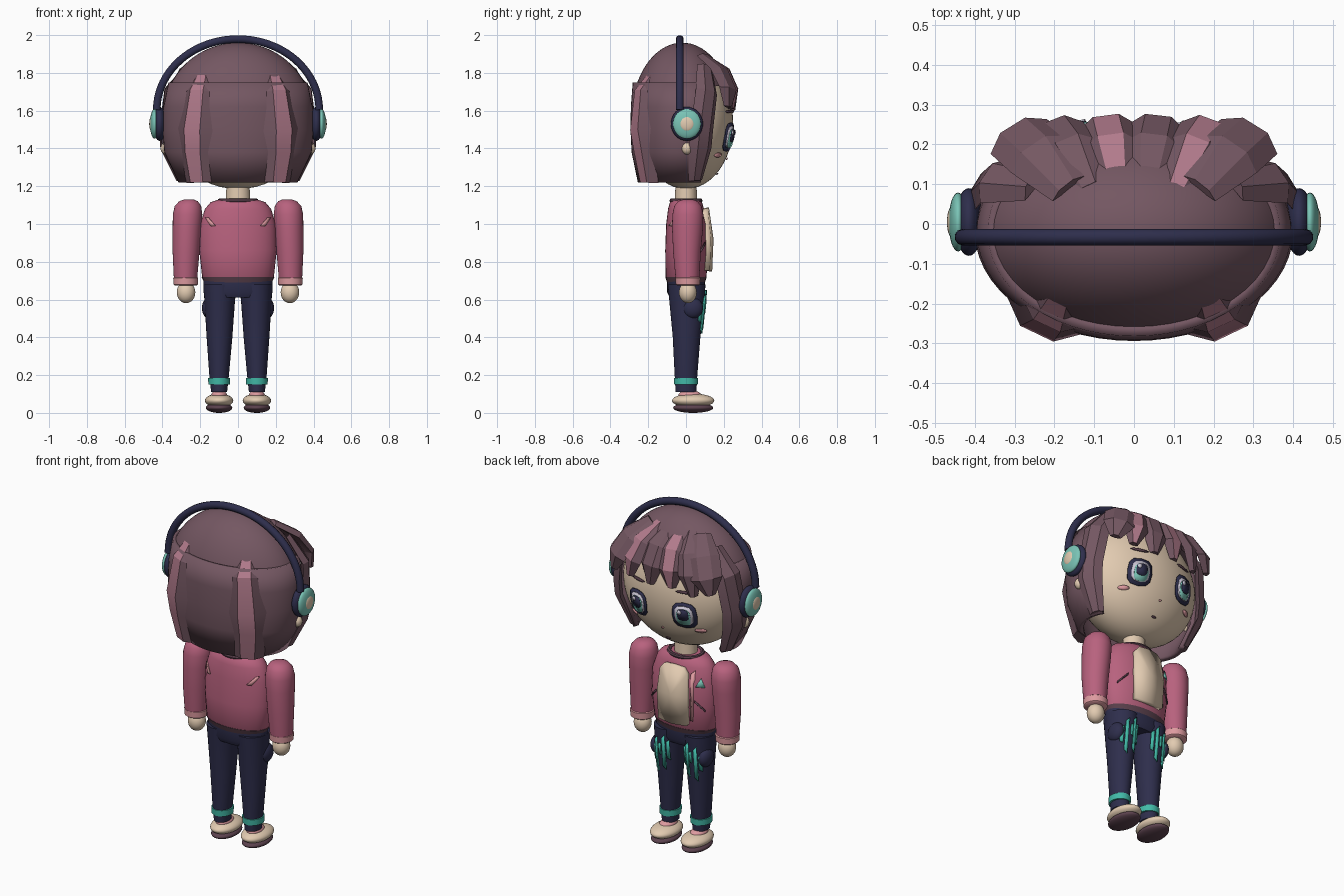
import bpy, bmesh, math
from mathutils import Vector

if "Cube" in bpy.data.objects:
    bpy.data.objects.remove(bpy.data.objects["Cube"])


def material(name, rgb):
    lin = [((c / 255 + 0.055) / 1.055) ** 2.4 for c in rgb] + [1]
    m = bpy.data.materials.new(name)
    m.use_nodes = True
    m.diffuse_color = lin
    m.node_tree.nodes["Principled BSDF"].inputs["Base Color"].default_value = lin
    return m


HAIR = material("mauve hair", (116, 87, 98))
STREAK = material("pink streak", (178, 123, 140))
SKIN = material("cream skin", (226, 203, 177))
NAVY = material("navy", (46, 46, 76))
TEAL = material("teal", (66, 186, 168))
MINT = material("soft mint", (122, 196, 182))
JACKET = material("rose jacket", (184, 98, 126))
CUFF = material("light pink", (222, 155, 160))
PLUM = material("dark plum", (92, 66, 78))
WHITE = material("eye white", (205, 200, 215))


def finish(ob, mats, angle=40):
    ob.data.materials.clear()
    for m in mats:
        ob.data.materials.append(m)
    bpy.ops.object.select_all(action='DESELECT')
    ob.select_set(True)
    bpy.context.view_layer.objects.active = ob
    bpy.ops.object.shade_smooth_by_angle(angle=math.radians(angle))
    return ob


def mesh(name, verts, faces, mats, angle=40, recalc=True):
    me = bpy.data.meshes.new(name)
    me.from_pydata(verts, [], faces)
    if recalc:
        bm = bmesh.new()
        bm.from_mesh(me)
        bmesh.ops.recalc_face_normals(bm, faces=bm.faces)
        bm.to_mesh(me)
        bm.free()
    ob = bpy.data.objects.new(name, me)
    bpy.context.collection.objects.link(ob)
    return finish(ob, mats, angle)


def loft(name, rows, mat, n=32):
    """Stack of elliptic rings (z, cx, cy, rx, ry), closed at both ends."""
    v = [(cx + rx * math.cos(2 * math.pi * i / n), cy + ry * math.sin(2 * math.pi * i / n), z)
         for z, cx, cy, rx, ry in rows for i in range(n)]
    f = [(j * n + i, j * n + (i + 1) % n, (j + 1) * n + (i + 1) % n, (j + 1) * n + i)
         for j in range(len(rows) - 1) for i in range(n)]
    f += [tuple(range(n)), tuple(range(len(v) - n, len(v)))]
    return mesh(name, v, f, [mat])


def ball(name, c, r, mat):
    bpy.ops.mesh.primitive_uv_sphere_add(segments=32, ring_count=16, location=c)
    ob = bpy.context.object
    ob.name, ob.scale = name, r
    return finish(ob, [mat], 180)


def egg(c, r, z0, z1, n=24):
    """Rows of an ellipsoid between two heights."""
    a0, a1 = [math.asin(max(-1, min(1, (z - c[2]) / r[2]))) for z in (z0, z1)]
    ang = [a0 + (a1 - a0) * k / n for k in range(n + 1)]
    return [(c[2] + r[2] * math.sin(a), c[0], c[1], r[0] * math.cos(a) + 1e-4,
             r[1] * math.cos(a) + 1e-4) for a in ang]


def surface_y(rows, x, z, side):
    """Depth of a lofted surface at x, z."""
    rows = sorted(rows)
    z = max(rows[0][0], min(rows[-1][0], z))
    for a, b in zip(rows, rows[1:]):
        if z <= b[0]:
            t = (z - a[0]) / (b[0] - a[0])
            _, cx, cy, rx, ry = [p + (q - p) * t for p, q in zip(a, b)]
            return cy + side * ry * math.sqrt(max(0, 1 - ((x - cx) / rx) ** 2))


def plate(name, rows, c, outline, off, mat, side=1, thick=0.006):
    """Thin patch that follows a lofted surface."""
    pts = [(c[0], c[1])] + [(c[0] + x, c[1] + z) for x, z in outline]
    v = [(x, surface_y(rows, x, z, side) + side * off, z) for x, z in pts]
    n = len(outline)
    ob = mesh(name, v, [(0, i + 1, (i + 1) % n + 1) for i in range(n)], [mat], recalc=False)
    sol = ob.modifiers.new("thickness", 'SOLIDIFY')
    sol.thickness, sol.offset = thick, 0
    return ob


def oval(w, h, n=12, power=1.0):
    def p(t):
        return math.copysign(abs(t) ** power, t)
    return [(w / 2 * p(math.cos(2 * math.pi * i / n)), h / 2 * p(math.sin(2 * math.pi * i / n)))
            for i in range(n)]


def lock(name, path, streak=False):
    """Faceted hair lock along (x, y, z, width, thickness) points."""
    section = [(-.5, -.1), (-.22, 1), (.22, 1), (.5, -.1), (0, -.5)]
    v, n = [], len(section)
    for k, (x, y, z, w, t) in enumerate(path):
        a, b = path[max(k - 1, 0)], path[min(k + 1, len(path) - 1)]
        tan = (Vector(b[:3]) - Vector(a[:3])).normalized()
        nor = Vector((x / .16, (y + .02) / .073, max(z - 1.56, 0) / .16)).normalized()
        u = tan.cross(nor).normalized()
        v += [Vector((x, y, z)) + u * w * s + nor * t * d for s, d in section]
    f = [(j * n + i, j * n + (i + 1) % n, (j + 1) * n + (i + 1) % n, (j + 1) * n + i)
         for j in range(len(path) - 1) for i in range(n)]
    f += [tuple(range(n)), tuple(range(len(v) - n, len(v)))]
    ob = mesh(name, v, f, [HAIR, STREAK], 25)
    if streak:
        for j in range(len(path) - 1):
            ob.data.polygons[j * n + 1].material_index = 1


# Head and neck
head = egg((0, 0, 1.53), (.37, .25, .345), 1.185, 1.875)
loft("head", head, SKIN, 48)
loft("neck", [(1.08, 0, 0, .066, .06), (1.24, 0, 0, .06, .055)], SKIN)

# Hair: crown cap, back curtain, locks and fringe
loft("hair_crown", egg((0, -.02, 1.56), (.4, .27, .4), 1.73, 1.96, 14), HAIR, 48)
levels = [(1.75, .368, .262), (1.62, .395, .272), (1.5, .4, .274), (1.38, .39, .268), (1.22, .315, .235)]
cols = 36
phis = [math.radians(-115 + 230 * i / cols) for i in range(cols + 1)]
cv = [(rx * math.sin(p), -.02 - ry * math.cos(p), z) for z, rx, ry in levels for p in phis]
cw = cols + 1
cf = [((j + 1) * cw + i, (j + 1) * cw + i + 1, j * cw + i + 1, j * cw + i)
      for j in range(len(levels) - 1) for i in range(cols)]
curtain = mesh("hair_back", cv, cf, [HAIR], recalc=False)
sol = curtain.modifiers.new("thickness", 'SOLIDIFY')
sol.thickness, sol.offset = .03, -1

for s, side in ((-1, "right"), (1, "left")):
    lock(f"{side}_back_lock", [(s * .17, -.15, 1.83, .08, .015), (s * .205, -.225, 1.7, .17, .035),
         (s * .225, -.235, 1.5, .21, .045), (s * .22, -.215, 1.38, .2, .045),
         (s * .2, -.19, 1.22, .17, .04)], True)
    lock(f"{side}_side_lock", [(s * .25, .1, 1.83, .1, .02), (s * .35, .11, 1.7, .14, .03),
         (s * .375, .085, 1.5, .14, .03), (s * .37, .075, 1.4, .14, .03),
         (s * .3, .05, 1.23, .08, .02)])
for i, (x, w, tip, streak) in enumerate([(-.3, .17, 1.62, False), (-.2, .14, 1.59, False),
                                         (-.07, .15, 1.61, True), (.06, .15, 1.6, False),
                                         (.19, .14, 1.61, True), (.3, .17, 1.62, False)]):
    y = .245 - .25 * x * x
    lock(f"fringe_lock_{i + 1}", [(x * .55, .09, 1.89, w * .6, .015), (x * .8, y - .045, 1.81, w, .03),
         (x * .97, y, 1.71, w, .03), (x * 1.04, y - .005, tip, w * .35, .02)], streak)

# Face details
for s, side in ((-1, "right"), (1, "left")):
    c = (s * .15, 1.46)
    plate(f"{side}_eye_outline", head, c, oval(.135, .155, 12, .7), .01, NAVY)
    plate(f"{side}_eye_white", head, c, oval(.1, .118, 12, .7), .015, WHITE)
    plate(f"{side}_iris", head, (c[0], 1.452), oval(.076, .1, 12, .7), .019, MINT)
    plate(f"{side}_pupil", head, (c[0], 1.468), oval(.062, .068, 12, .7), .023, NAVY)
    plate(f"{side}_eye_glint", head, (c[0] + .016, 1.484), oval(.024, .026, 8), .027, WHITE)
    plate(f"{side}_eyebrow", head, (s * .15, 1.595), oval(.1, .016, 8), .006, PLUM)
    plate(f"{side}_blush", head, (s * .215, 1.365), oval(.055, .024), .006, CUFF)
    ball(f"{side}_earlobe", (s * .382, .005, 1.4), (.028, .028, .032), SKIN)
plate("nose", head, (0, 1.345), oval(.014, .012, 8), .006, CUFF)
plate("mouth", head, (0, 1.265), oval(.03, .01, 8), .006, PLUM)

# Headphones
cu = bpy.data.curves.new("headband", 'CURVE')
cu.dimensions, cu.bevel_depth, cu.bevel_resolution, cu.use_fill_caps = '3D', .021, 3, True
sp = cu.splines.new('POLY')
sp.points.add(40)
for k, p in enumerate(sp.points):
    a = math.pi * k / 40
    p.co = (.43 * math.cos(a), -.033, 1.605 + .374 * math.sin(a), 1)
cu.materials.append(NAVY)
bpy.context.collection.objects.link(bpy.data.objects.new("headband", cu))
for s, side in ((-1, "right"), (1, "left")):
    ball(f"{side}_ear_pad", (s * .415, .005, 1.53), (.036, .085, .09), NAVY)
    ball(f"{side}_ear_cup", (s * .442, .005, 1.53), (.024, .074, .079), MINT)
    ball(f"{side}_ear_cap", (s * .458, .005, 1.53), (.012, .038, .04), SKIN)

# Jacket
torso = [(.70, 0, .0, .175, .095), (.72, 0, .0, .19, .108), (.86, 0, .005, .205, .115),
         (1.0, 0, .005, .2, .11), (1.08, 0, 0, .175, .095), (1.115, 0, 0, .145, .085), (1.13, 0, 0, .1, .07)]
loft("jacket_body", torso, JACKET)
loft("jacket_hem", [(.69, 0, 0, .178, .1), (.72, 0, 0, .193, .11)], PLUM)
bpy.ops.mesh.primitive_torus_add(major_radius=.09, minor_radius=.013, location=(0, 0, 1.123),
                                 major_segments=32, minor_segments=8)
bpy.context.object.name = "collar"
bpy.context.object.scale = (1.05, .85, 1)
finish(bpy.context.object, [PLUM])
shirt = [(x, z) for x, z in ((-.09, -.165), (0, -.17), (.09, -.165), (.095, 0), (.085, .13),
                             (.06, .16), (0, .165), (-.06, .16), (-.085, .13), (-.095, 0))]
plate("shirt_panel", torso, (0, .92), shirt, .008, SKIN, thick=.04)
plate("jacket_edge", torso, (-.108, .93), [(-.008, -.15), (.008, -.15), (.01, .12), (-.01, .14)], .008, CUFF)
plate("chest_badge", torso, (-.15, 1.0), [(-.022, -.02), (.022, -.02), (0, .03)], .006, MINT)
for s, side in ((-1, "right"), (1, "left")):
    plate(f"{side}_chest_slash", torso, (s * .15, .87),
          [(-s * .025, .022), (-s * .025, .034), (s * .025, -.022), (s * .025, -.034)], .006, PLUM)
    plate(f"{side}_back_mark", torso, (s * .143, 1.01),
          [(s * .03, .025), (s * .015, .025), (-s * .025, -.02), (0, -.022)], .006, CUFF, -1)
    # Sleeves and hands
    loft(f"{side}_sleeve", [(z, s * cx, cy, rx, ry) for z, cx, cy, rx, ry in (
        (1.13, .26, .01, .025, .025), (1.12, .262, .01, .05, .052), (1.095, .265, .01, .07, .072),
        (1.05, .267, .01, .078, .082), (.98, .27, .008, .076, .082), (.85, .275, .005, .071, .073),
        (.70, .278, .008, .061, .062))], JACKET)
    loft(f"{side}_cuff", [(z, s * .277, .01, r, r) for z, r in ((.675, .058), (.68, .064), (.715, .066), (.72, .06))], CUFF)
    ball(f"{side}_hand", (s * .275, .01, .638), (.049, .047, .057), SKIN)

# Trousers, shoes
loft("trouser_hips", [(.61, 0, .0, .172, .085), (.64, 0, .0, .183, .1), (.70, 0, .0, .183, .1)], NAVY)
for s, side in ((-1, "right"), (1, "left")):
    leg = [(z, s * cx, cy, rx, ry) for z, cx, cy, rx, ry in (
        (.11, .1, .0, .042, .055), (.2, .1, .0, .052, .06), (.4, .098, .003, .068, .073),
        (.58, .097, .005, .08, .092), (.68, .095, .003, .088, .1))]
    loft(f"{side}_trouser_leg", leg, NAVY)
    ball(f"{side}_pocket", (s * .155, .035, .555), (.036, .055, .055), NAVY)
    loft(f"{side}_ankle_band", [(.15, s * .1, 0, .057, .062), (.185, s * .1, 0, .058, .064)], TEAL)
    for k, (dx, top, low, w) in enumerate([(-.045, .62, .5, .016), (-.022, .65, .44, .018),
                                           (0, .6, .53, .014), (.026, .63, .42, .018), (.048, .58, .48, .014)]):
        half = (top - low) / 2
        plate(f"{side}_paint_drip_{k + 1}", leg, (s * (.1 + dx), low + half),
              [(-w / 2, -half), (w / 2, -half * .8), (w / 2, half * .8), (-w / 2, half)], .008, TEAL)
    ball(f"{side}_sock", (s * .1, .02, .095), (.042, .06, .024), CUFF)
    ball(f"{side}_shoe", (s * .1, .038, .065), (.075, .112, .037), SKIN)
    ball(f"{side}_sole", (s * .1, .038, .027), (.07, .106, .027), PLUM)
